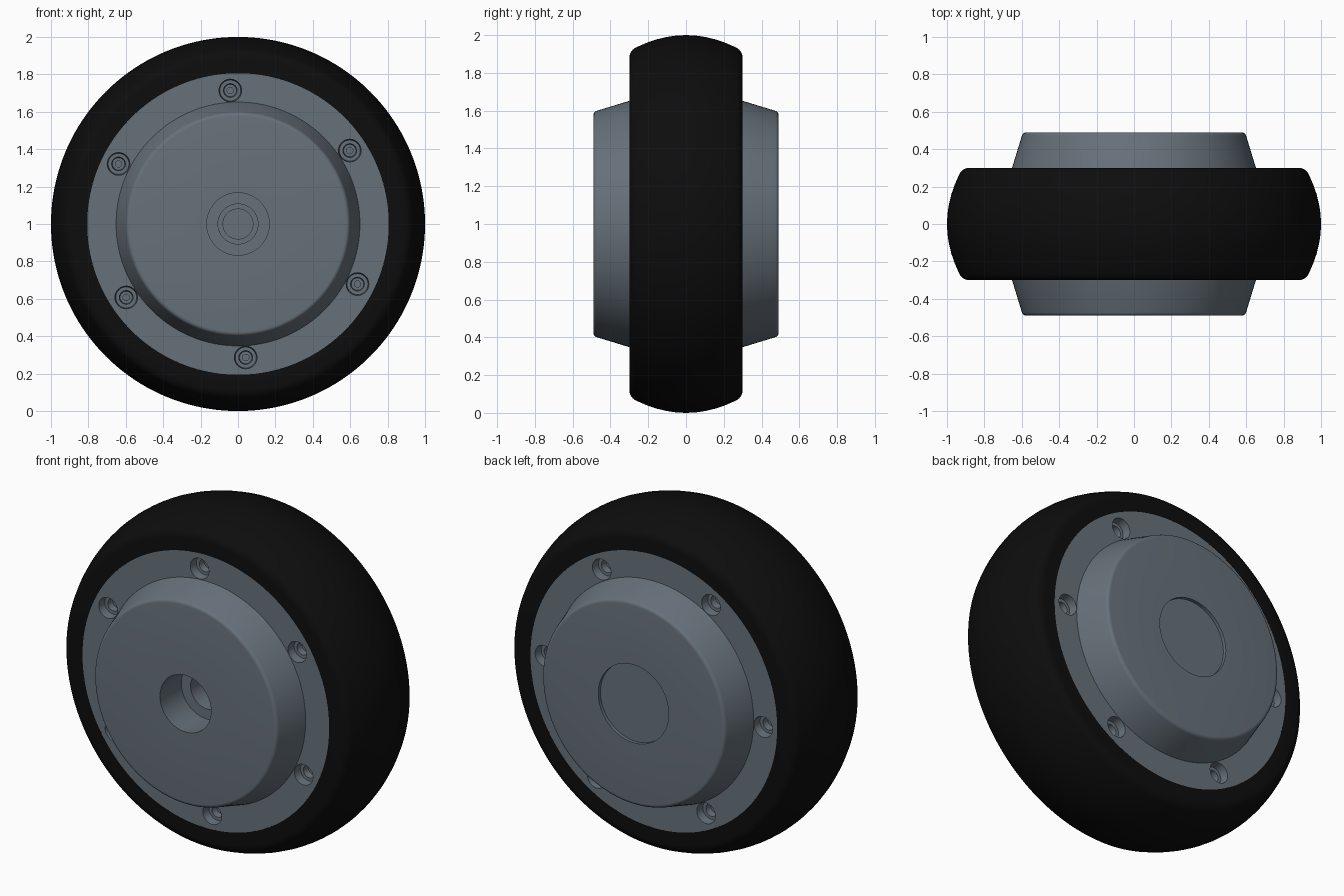
import bpy, bmesh
from math import radians, cos, sin, sqrt, pi
from mathutils import Matrix, Vector

cube = bpy.data.objects.get("Cube")
if cube:
    bpy.data.objects.remove(cube, do_unlink=True)

AXLE = Vector((0, 0, 1))


def material(name, rgb):
    mat = bpy.data.materials.new(name)
    mat.use_nodes = True
    mat.diffuse_color = (*rgb, 1)
    bsdf = next(n for n in mat.node_tree.nodes if n.type == 'BSDF_PRINCIPLED')
    bsdf.inputs["Base Color"].default_value = (*rgb, 1)
    return mat


rubber = material("black rubber", (0.004, 0.004, 0.004))
metal = material("slate grey", (0.135, 0.165, 0.195))


def lathe(bm, profile, centre, steps, closed=False):
    """Turn a (radius, y) profile about the y direction through centre."""
    verts = [bm.verts.new(centre + Vector((r, y, 0))) for r, y in profile]
    edges = [bm.edges.new(pair) for pair in zip(verts, verts[1:])]
    if closed:
        edges.append(bm.edges.new((verts[-1], verts[0])))
    bmesh.ops.spin(bm, geom=verts + edges, cent=centre, axis=(0, 1, 0),
                   angle=2 * pi, steps=steps)
    bmesh.ops.remove_doubles(bm, verts=bm.verts[:], dist=0.0001)


def finish(bm, name, mat):
    bmesh.ops.recalc_face_normals(bm, faces=bm.faces[:])
    me = bpy.data.meshes.new(name)
    bm.to_mesh(me)
    bm.free()
    me.materials.append(mat)
    obj = bpy.data.objects.new(name, me)
    bpy.context.collection.objects.link(obj)
    return obj


def smooth(obj, angle=30):
    obj.data.shade_smooth()
    obj.data.set_sharp_from_angle(angle=radians(angle))


def arc(cr, cy, radius, start, end, n=6):
    angles = [radians(start + (end - start) * i / n) for i in range(n + 1)]
    return [(cr + radius * sin(a), cy + radius * cos(a)) for a in angles]


# Tire: crowned tread with rounded shoulders and flat sidewalls
FLANGE_R, HALF_W = 0.806, 0.3
shoulder = arc(0.88, 0.24, 0.06, 0, 68)
crown_y = shoulder[-1][1]
drop = 1 - shoulder[-1][0]
crown = [(1 - drop * t * t, crown_y * t) for t in (0.8, 0.6, 0.4, 0.2)]
half = [(FLANGE_R, HALF_W)] + shoulder + crown
bm = bmesh.new()
lathe(bm, half + [(1.0, 0)] + [(r, -y) for r, y in reversed(half)],
      AXLE, 160, closed=True)
smooth(finish(bm, "tire", rubber))

# Hub: flange, tapered covers, stepped front bore and shallow back recess
FACE_Y = 0.49
cover = [(FLANGE_R, HALF_W), (0.652, HALF_W)] + arc(0.577, 0.467, 0.023, 73, 0, 5)
bore = [(0, 0.3), (0.08, 0.3), (0.08, -0.04), (0.107, -0.04),
        (0.107, -0.29), (0.167, -0.29), (0.167, -FACE_Y)]
recess = [(0.23, FACE_Y), (0.23, 0.47), (0, 0.47)]
bm = bmesh.new()
lathe(bm, bore + [(r, -y) for r, y in reversed(cover)] + cover + recess, AXLE, 128)
hub = finish(bm, "hub", metal)

# Counterbored bolt holes around both flanges
hole = [(0, -0.02), (0.061, -0.02), (0.061, 0), (0.056, 0.05), (0.037, 0.05),
        (0.033, 0.09), (0.017, 0.09), (0.017, 0.12), (0, 0.12)]
bm = bmesh.new()
for side, first in ((-1, 33.3), (1, 1.5)):
    for k in range(6):
        a = radians(first + 60 * k)
        centre = AXLE + Vector((0.715 * cos(a), side * HALF_W, 0.715 * sin(a)))
        lathe(bm, [(r, -side * d) for r, d in hole], centre, 24)
cutter = finish(bm, "bolt_hole_cutter", metal)
cutter.hide_render = True

cut = hub.modifiers.new("bolt holes", 'BOOLEAN')
cut.operation = 'DIFFERENCE'
cut.solver = 'EXACT'
cut.object = cutter
bpy.context.view_layer.update()
graph = bpy.context.evaluated_depsgraph_get()
drilled = bpy.data.meshes.new_from_object(hub.evaluated_get(graph))
hub.modifiers.clear()
hub.data = drilled
bpy.data.objects.remove(cutter, do_unlink=True)
smooth(hub)
